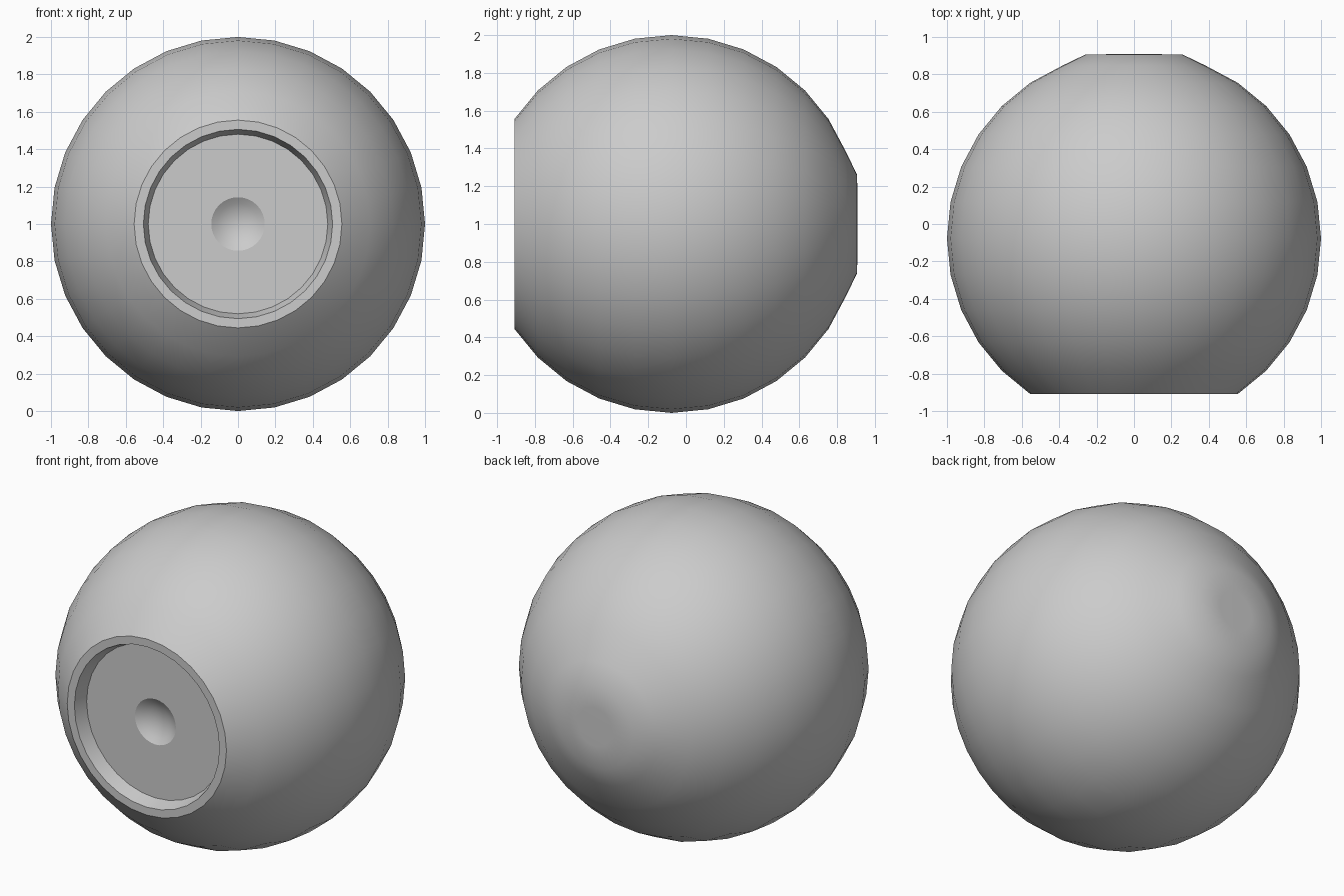
import bpy
import bmesh
from math import sin, cos, pi, asin, radians

if "Cube" in bpy.data.objects:
    bpy.data.objects.remove(bpy.data.objects["Cube"], do_unlink=True)

SEGMENTS = 32
CENTRE_Y = -0.077      # centre of the ball along the depth axis
FRONT_Y = -0.908
FLOOR_Y = FRONT_Y + 0.085

grey = bpy.data.materials.new("plain_grey")
grey.use_nodes = True
colour = (0.6, 0.6, 0.6, 1)
grey.diffuse_color = colour
grey.node_tree.nodes["Principled BSDF"].inputs["Base Color"].default_value = colour


def revolve(name, profile):
    """Turn (radius, y) points around the depth axis; radius 0 makes a pole."""
    bm = bmesh.new()
    rings = []
    for r, y in profile:
        count = SEGMENTS if r > 0 else 1
        rings.append([bm.verts.new((r * sin(2 * pi * i / SEGMENTS), y,
                                    1 + r * cos(2 * pi * i / SEGMENTS)))
                      for i in range(count)])
    for a, b in zip(rings, rings[1:]):
        for i in range(SEGMENTS):
            j = i + 1
            corners = [a[i % len(a)], a[j % len(a)], b[j % len(b)], b[i % len(b)]]
            bm.faces.new(list(dict.fromkeys(corners)))
    bmesh.ops.recalc_face_normals(bm, faces=bm.faces)
    mesh = bpy.data.meshes.new(name)
    bm.to_mesh(mesh)
    bm.free()
    mesh.materials.append(grey)
    obj = bpy.data.objects.new(name, mesh)
    bpy.context.collection.objects.link(obj)
    bpy.ops.object.select_all(action='DESELECT')
    obj.select_set(True)
    bpy.context.view_layer.objects.active = obj
    bpy.ops.object.shade_smooth_by_angle(angle=radians(28))
    return obj


# Shallow round dimple in the middle of the recess floor
dimple_r, dimple_depth = 0.143, 0.05
bowl_r = (dimple_r ** 2 + dimple_depth ** 2) / (2 * dimple_depth)
half = asin(dimple_r / bowl_r)
dimple = [(bowl_r * sin(half * k / 4),
           FLOOR_Y + dimple_depth - bowl_r * (1 - cos(half * k / 4)))
          for k in range(5)]

# Recess floor, tapered wall and flat rim
recess = [(0.48, FLOOR_Y), (0.506, FRONT_Y)]

# Ball from the front rim to the last full ring, then the flattened back
step = pi / 16
ball = [(sin(k * step), CENTRE_Y - cos(k * step)) for k in range(3, 15)]
back = [(0.26, 0.906), (0.12, 0.908), (0, 0.908)]

revolve("eyeball_shell", dimple + recess + ball + back)
